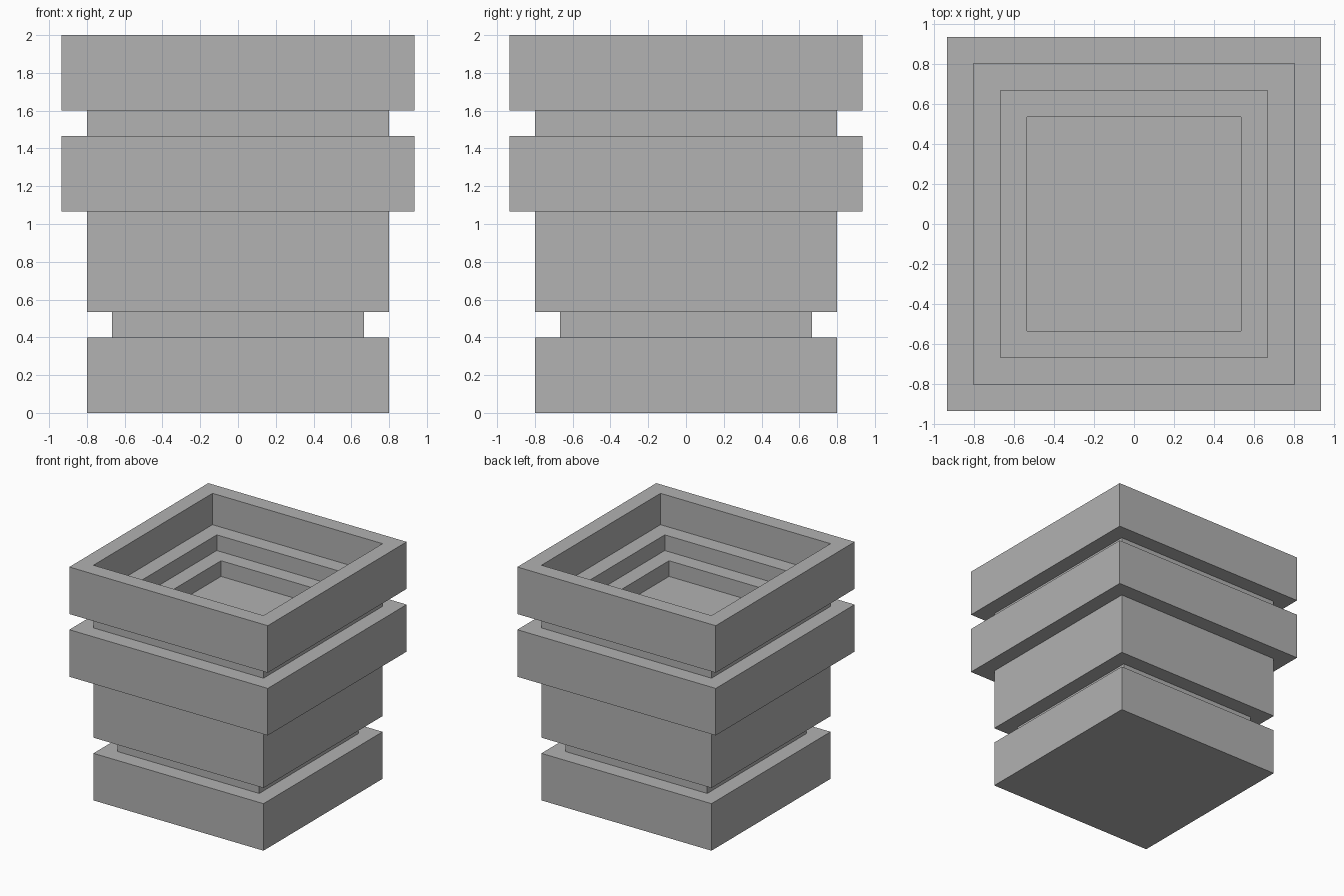
import bpy
import bmesh

# Remove the default cube
cube = bpy.data.objects.get("Cube")
if cube:
    bpy.data.objects.remove(cube, do_unlink=True)

UNIT = 2 / 15  # every step of the planter is a multiple of this

# Plain grey material
grey = bpy.data.materials.new("plain_grey")
grey.use_nodes = True
colour = (0.445, 0.445, 0.445, 1)
grey.diffuse_color = colour
grey.node_tree.nodes["Principled BSDF"].inputs["Base Color"].default_value = colour

# Profile as (half width, height): up the outside, over the rim, down the inside
outside = [(6, 0), (6, 3), (5, 3), (5, 4), (6, 4), (6, 8),
           (7, 8), (7, 11), (6, 11), (6, 12), (7, 12), (7, 15)]
inside = [(6, 15), (6, 13), (5, 13), (5, 12), (4, 12), (4, 11)]


def square_loop(bm, half, height):
    corners = [(-1, -1), (1, -1), (1, 1), (-1, 1)]
    return [bm.verts.new((x * half * UNIT, y * half * UNIT, height * UNIT))
            for x, y in corners]


def stepped_pot(name, profile):
    bm = bmesh.new()
    loops = [square_loop(bm, half, height) for half, height in profile]
    for low, high in zip(loops, loops[1:]):
        for i in range(4):
            j = (i + 1) % 4
            bm.faces.new((low[i], low[j], high[j], high[i]))
    # Underside and inner floor
    bm.faces.new(loops[0][::-1])
    bm.faces.new(loops[-1])
    bmesh.ops.recalc_face_normals(bm, faces=bm.faces)
    mesh = bpy.data.meshes.new(name)
    bm.to_mesh(mesh)
    bm.free()
    mesh.materials.append(grey)
    obj = bpy.data.objects.new(name, mesh)
    bpy.context.collection.objects.link(obj)
    return obj


stepped_pot("stepped_square_planter", outside + inside)
